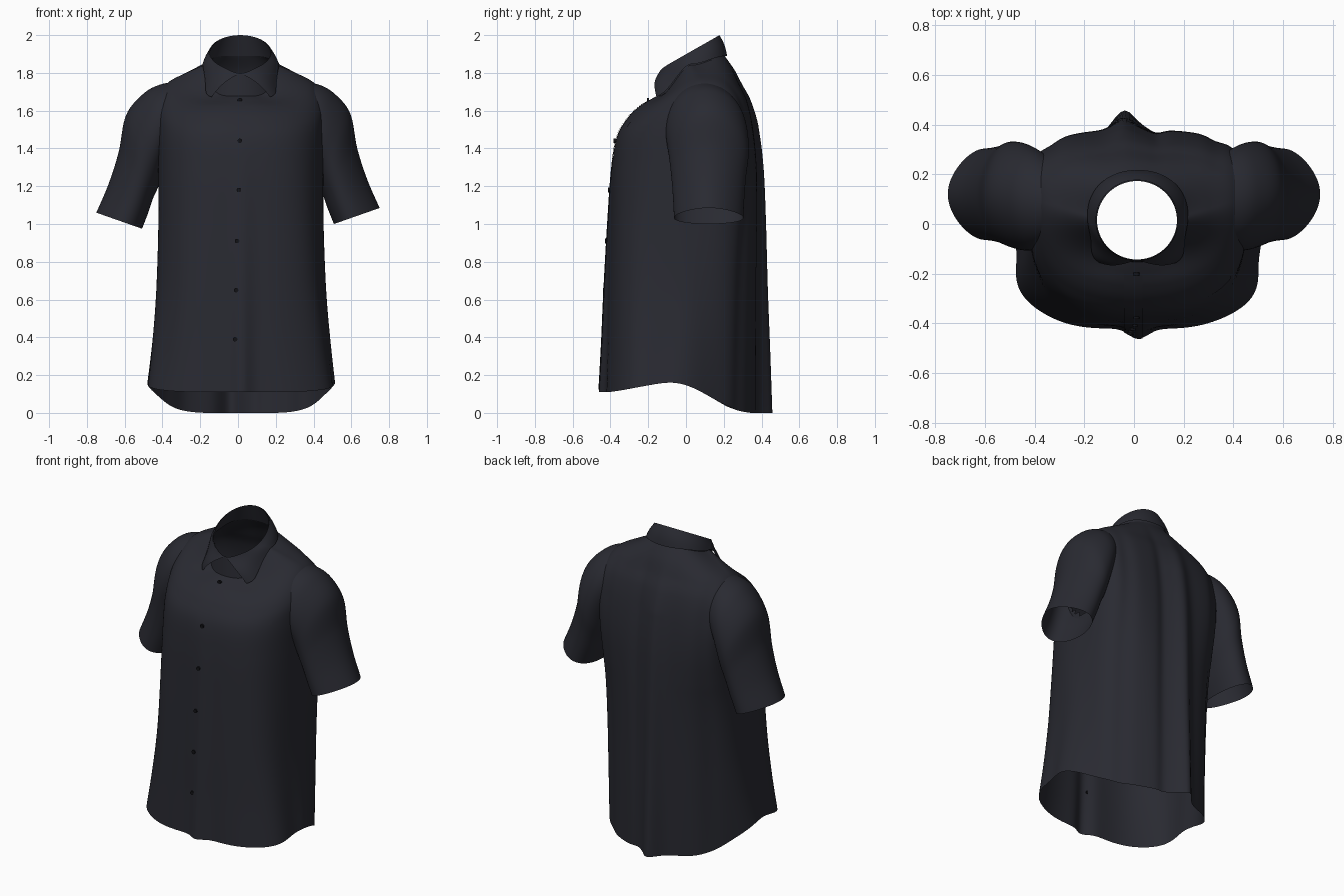
import bpy, bmesh, math
from mathutils import Vector
from mathutils.bvhtree import BVHTree

if "Cube" in bpy.data.objects:
    bpy.data.objects.remove(bpy.data.objects["Cube"])


def material(name, rgb):
    m = bpy.data.materials.new(name)
    m.diffuse_color = (*rgb, 1)
    m.use_nodes = True
    m.node_tree.nodes["Principled BSDF"].inputs["Base Color"].default_value = m.diffuse_color
    return m


CLOTH = material("charcoal cloth", (0.022, 0.0228, 0.031))
BUTTON = material("black button", (0.006, 0.006, 0.008))


def clamp(v, a=0.0, b=1.0):
    return max(a, min(b, v))


def gauss(x, m, w):
    return math.exp(-((x - m) / w) ** 2)


def spline(rows, t):
    """Catmull-Rom through rows of numbers, t in 0..1."""
    n = len(rows) - 1
    i = min(int(t * n), n - 1)
    f = t * n - i
    p = [rows[clamp(k, 0, n)] for k in (i - 1, i, i + 1, i + 2)]
    return [0.5 * (2 * b + (c - a) * f + (2 * a - 5 * b + 4 * c - d) * f * f
                   + (3 * b - a - 3 * c + d) * f ** 3) for a, b, c, d in zip(*p)]


def grid(point, nu, nv, closed):
    """Sheet from point(u, v); closed joins the u ends."""
    bm = bmesh.new()
    cols = nu if closed else nu + 1
    vs = [[bm.verts.new(point(i / nu, j / nv)) for i in range(cols)] for j in range(nv + 1)]
    for j in range(nv):
        for i in range(nu):
            k = (i + 1) % cols
            bm.faces.new((vs[j][i], vs[j][k], vs[j + 1][k], vs[j + 1][i]))
    bmesh.ops.recalc_face_normals(bm, faces=bm.faces)
    bm.normal_update()
    return bm


def finish(bm, name, mat):
    me = bpy.data.meshes.new(name)
    bm.to_mesh(me)
    bm.free()
    for p in me.polygons:
        p.use_smooth = True
    me.materials.append(mat)
    ob = bpy.data.objects.new(name, me)
    bpy.context.collection.objects.link(ob)
    return ob


# Torso rings: half width, front y, back y, mid y, side z, front z, back z, squareness
RINGS = [
    (.495, -.422, .385, -.08, .16, .11, .00, 3.1),
    (.470, -.415, .383, -.05, .38, .36, .34, 3.0),
    (.448, -.410, .380, -.02, .65, .65, .65, 2.9),
    (.436, -.400, .380, 0.00, 1.0, 1.0, 1.0, 2.8),
    (.437, -.388, .375, 0.03, 1.30, 1.28, 1.30, 2.7),
    (.445, -.365, .355, 0.07, 1.50, 1.46, 1.51, 2.6),
    (.445, -.310, .325, 0.09, 1.635, 1.56, 1.65, 2.4),
    (.395, -.250, .285, 0.09, 1.740, 1.62, 1.74, 2.3),
    (.290, -.195, .250, 0.06, 1.80, 1.655, 1.82, 2.1),
    (.185, -.150, .205, 0.03, 1.845, 1.68, 1.89, 2.0),
]


def torso_point(u, v):
    rx, yf, yb, ym, zs, zf, zb, n = spline(RINGS, v)
    a = 2 * math.pi * u
    c, s = math.cos(a), math.sin(a)
    if s > 0:      # back corners: round at the hem, square at the shoulder blades
        n += 1.3 * gauss(zs, 1.42, 0.28) - 1.35 * clamp(1 - zs / 1.1)
    r = (abs(c) ** n + abs(s) ** n) ** (-1 / n)
    w = clamp(abs(s) / 0.95)
    w = w * w * (3 - 2 * w)
    z = zs + ((zb if s > 0 else zf) - zs) * w
    low = clamp(1 - z / 1.6)
    r *= 1 + 0.014 * low * abs(c) * math.sin(9 * a + 2.5 * z)
    x = 0.015 + rx * c * r
    y = ym + s * r * ((yb - ym) if s > 0 else (ym - yf))
    top = clamp((1.88 - z) / 0.35)
    if s > 0:      # hanging pleat and soft folds on the back
        y += top * (0.075 - 0.03 * min(z, 1.5)) * gauss(x, -0.04, 0.06)
        y -= top * 0.012 * (gauss(x, 0.09, 0.035) + gauss(x, -0.34, 0.04) + gauss(x, 0.33, 0.04))
    else:          # front opening stands forward toward the hem
        y -= 0.028 * clamp(1.5 - z, 0, 1.4) * gauss(x, 0.02, 0.055)
    return x, y, z


torso = grid(torso_point, 180, 90, True)
torso_tree = BVHTree.FromBMesh(torso)

# Sleeve rings: outer x, outer z, inner x, inner z, mid y, half depth
SLEEVE = [
    (.30, 1.755, .30, 1.42, .09, .15),
    (.41, 1.740, .37, 1.35, .100, .200),
    (.50, 1.695, .40, 1.28, .110, .215),
    (.592, 1.580, .42, 1.21, .120, .21),
    (.632, 1.39, .45, 1.14, .12, .195),
    (.685, 1.22, .475, 1.07, .12, .185),
    (.750, 1.07, .508, .985, .12, .178),
]


def sleeve(side):
    def point(u, v):
        ox, oz, ix, iz, ym, d = spline(SLEEVE, v)
        a = 2 * math.pi * u
        c, s = math.cos(a), math.sin(a)
        k = c * (1 + 0.025 * math.sin(16 * v + 2 * s) * (1 - v) * v)
        return (side * ((ox + ix) / 2 + (ox - ix) / 2 * k),
                ym + d * s * (1 - 0.26 * v * c),
                (oz + iz) / 2 + (oz - iz) / 2 * k + (0.015 if side > 0 else -0.01) * v)
    return grid(point, 72, 48, True)


def trim(bm, tree, zone):
    """Remove faces hidden inside another sheet."""
    def inside(v):
        loc, nor, _, _ = tree.find_nearest(v.co)
        return zone(v.co) and (v.co - loc).dot(nor) < -0.006
    hidden = {v for v in bm.verts if inside(v)}
    dead = [f for f in bm.faces if all(v in hidden for v in f.verts)]
    bmesh.ops.delete(bm, geom=dead, context='FACES')


# Sleeves joined to armholes
for side, label in ((-1, "right_sleeve"), (1, "left_sleeve")):
    bm = sleeve(side)
    tree = BVHTree.FromBMesh(bm)
    trim(torso, tree, lambda p: p.x * side > 0.35 and p.z > 1.08)
    trim(bm, torso_tree, lambda p: p.z > 1.1)
    finish(bm, label, CLOTH)
finish(torso, "shirt_body", CLOTH)


def front_y(x, z):
    hit = torso_tree.ray_cast(Vector((x, -1, z)), Vector((0, 1, 0)))[0]
    return hit.y if hit else -0.15


# Thin sheets laid on the front: button band and pocket edge
def front_patch(name, x0, x1, z0, z1, slant, lift, nu, nv):
    def point(u, v):
        x = x0 + (x1 - x0) * u
        z = z0 + (z1 - z0) * v + slant * u
        return x, front_y(x, z) - lift, z
    finish(grid(point, nu, nv, False), name, CLOTH)


front_patch("button_band", -0.04, 0.035, 0.125, 1.655, 0, 0.004, 8, 70)
front_patch("pocket_edge", 0.24, 0.39, 1.515, 1.54, -0.025, 0.003, 10, 3)


# Collar: angle 0 is the front centre, both layers start on the neckline
def collar_top(a, inset=0.0):
    y = 0.015 - (0.162 - inset) * math.cos(a)
    return Vector((0.012 + (0.165 - inset) * math.sin(a), y,
                   1.815 + (y + 0.147) * 0.57 - 0.02 * math.exp(-(1 - math.cos(a)) * 12)))


def collar_stand(u, v):
    base = Vector(torso_point(u - 0.25, 0.985))
    return base.lerp(collar_top(2 * math.pi * u, 0.004), v)


def collar_fall(u, v):
    a = 0.04 + (2 * math.pi - 0.08) * u
    b = 0.58 + (2 * math.pi - 1.16) * u
    c, s = math.cos(b), math.sin(b)
    tip = gauss(min(u, 1 - u), 0, 0.075)
    low = Vector(torso_point(b / (2 * math.pi) - 0.25, 0.982 - 0.075 * tip))
    low += Vector((0.007 * s, -0.008 * c, 0.007))
    p = collar_top(a).lerp(low, v)
    bulge = (0.006 + 0.012 * tip) * math.sin(math.pi * v)
    return p + Vector((bulge * s, -bulge * c, bulge * 0.5))


finish(grid(collar_stand, 72, 8, True), "collar_stand", CLOTH)
finish(grid(collar_fall, 96, 12, False), "collar_fall", CLOTH)

# Buttons down the front
for i, (x, z) in enumerate([(.01, 1.655), (.01, 1.44), (.005, 1.18), (-.005, .91),
                            (-.01, .65), (-.015, .39)]):
    bpy.ops.mesh.primitive_cylinder_add(vertices=20, radius=0.012, depth=0.012,
                                        location=(x, front_y(x, z) - 0.006, z),
                                        rotation=(math.pi / 2, 0, 0))
    ob = bpy.context.object
    ob.name = f"button_{i + 1}"
    ob.data.materials.append(BUTTON)
